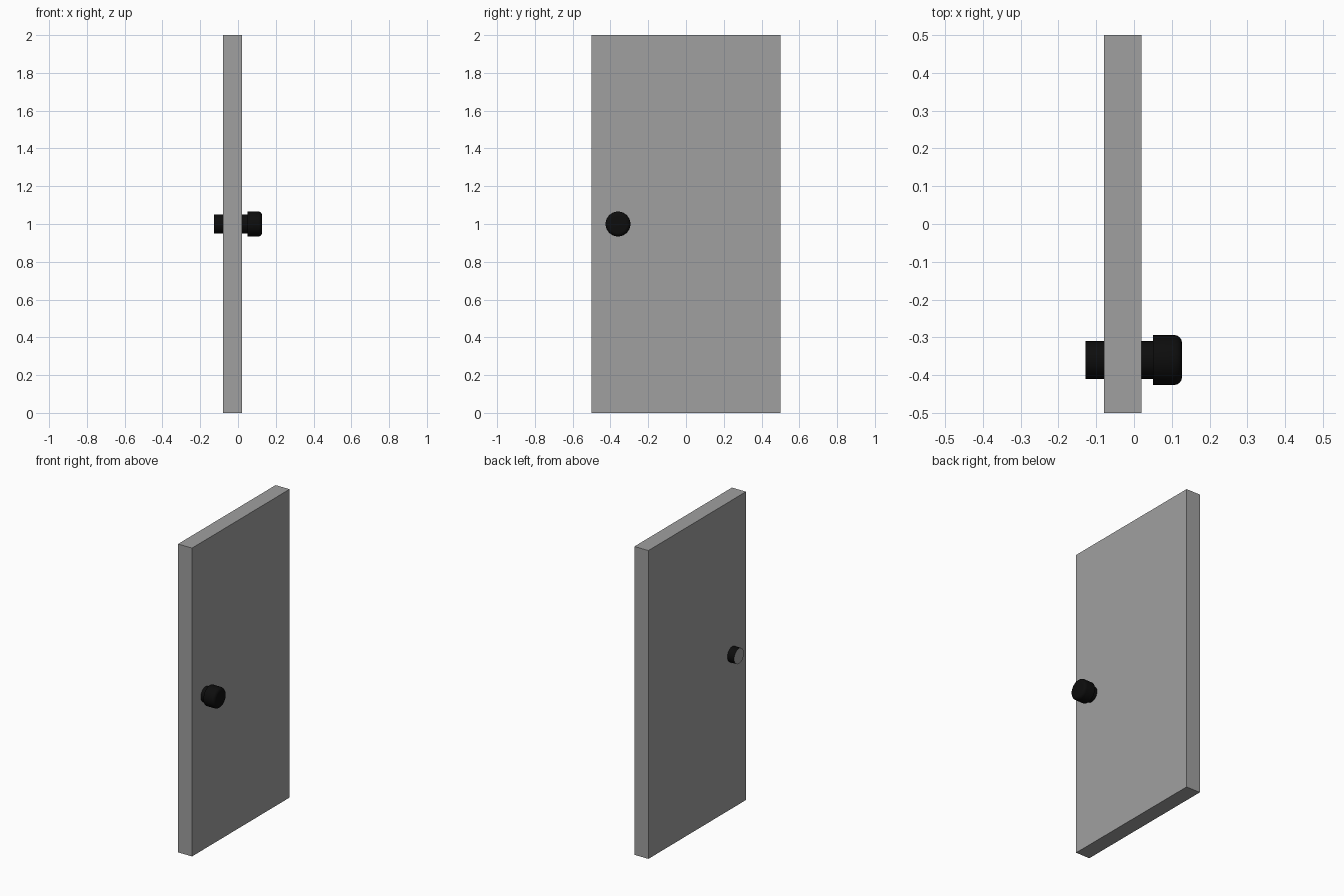
import bpy
import bmesh
from math import pi, sin, cos, radians
from mathutils import Matrix

cube = bpy.data.objects.get("Cube")
if cube:
    bpy.data.objects.remove(cube, do_unlink=True)


def material(name, value, roughness):
    mat = bpy.data.materials.new(name)
    mat.use_nodes = True
    color = (value, value, value, 1)
    mat.diffuse_color = color
    shader = mat.node_tree.nodes["Principled BSDF"]
    shader.inputs["Base Color"].default_value = color
    shader.inputs["Roughness"].default_value = roughness
    return mat


door_grey = material("door grey", 0.35, 0.6)
knob_black = material("knob black", 0.004, 0.4)


def add_object(name, bm, *mats):
    bmesh.ops.recalc_face_normals(bm, faces=bm.faces)
    mesh = bpy.data.meshes.new(name)
    bm.to_mesh(mesh)
    bm.free()
    for mat in mats:
        mesh.materials.append(mat)
    obj = bpy.data.objects.new(name, mesh)
    bpy.context.collection.objects.link(obj)
    return obj


def lathe_x(name, profile, center, *mats, sides=32):
    """Revolve (x, radius) points around an axis along x, closed with end caps."""
    bm = bmesh.new()
    rings = []
    for x, r in profile:
        angles = [2 * pi * i / sides for i in range(sides)]
        rings.append([bm.verts.new((x, center[0] + r * cos(a), center[1] + r * sin(a)))
                      for a in angles])
    for a, b in zip(rings, rings[1:]):
        for i in range(sides):
            j = (i + 1) % sides
            bm.faces.new((a[i], a[j], b[j], b[i]))
    bm.faces.new(rings[0])
    bm.faces.new(rings[-1])
    obj = add_object(name, bm, *mats)
    bpy.ops.object.select_all(action="DESELECT")
    obj.select_set(True)
    bpy.context.view_layer.objects.active = obj
    bpy.ops.object.shade_smooth_by_angle(angle=radians(35))
    return obj


# Door slab
bm = bmesh.new()
bmesh.ops.create_cube(bm, size=1, matrix=Matrix.Translation((-0.03, 0, 1))
                      @ Matrix.Diagonal((0.1, 1, 2, 1)))
add_object("door_panel", bm, door_grey)

# Spindle through the door, with a grey cap on its back end
handle_center = (-0.36, 1.0)
spindle = lathe_x("knob_spindle", [(-0.128, 0.05), (0.055, 0.05)],
                  handle_center, knob_black, door_grey)
for face in spindle.data.polygons:
    if face.normal.x < -0.9:
        face.material_index = 1

# Knob with a rounded outer rim
radius, tip, rim = 0.066, 0.127, 0.02
rounded = [(tip - rim + rim * sin(t), radius - rim + rim * cos(t))
           for t in (pi / 2 * i / 4 for i in range(5))]
lathe_x("knob", [(0.05, radius)] + rounded, handle_center, knob_black)
